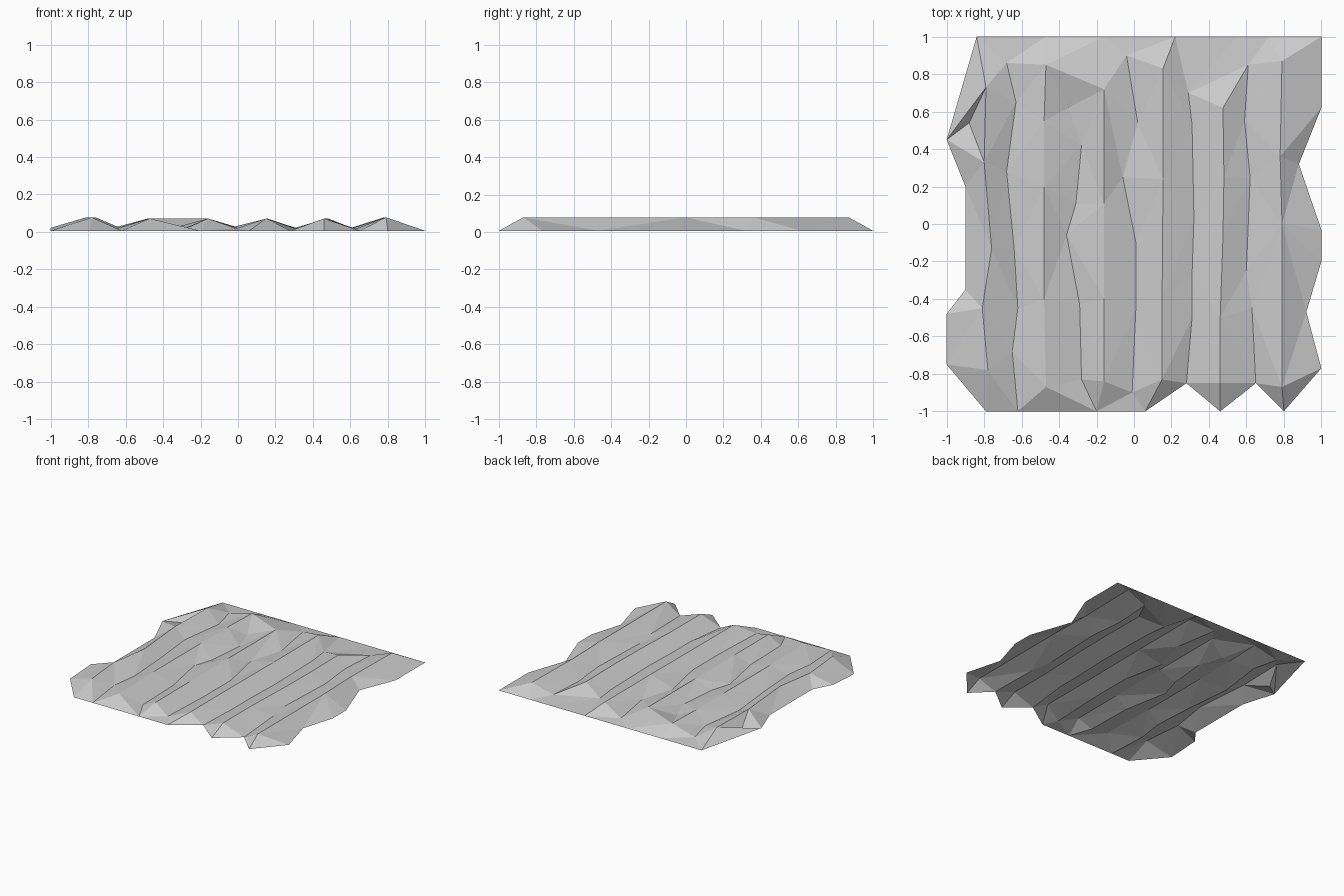
import bpy
import bmesh
from mathutils import Vector
from mathutils.geometry import delaunay_2d_cdt

EDGE, CREST, DIP = 0.01, 0.082, 0.022

cube = bpy.data.objects.get("Cube")
if cube:
    bpy.data.objects.remove(cube, do_unlink=True)

points, heights, edges = [], [], []


def add_path(path, height, closed=False):
    """Add a chain of plan points at one height, joined by fixed edges."""
    start = len(points)
    points.extend(Vector(p) for p in path)
    heights.extend([height] * len(path))
    count = len(path)
    for i in range(count if closed else count - 1):
        edges.append((start + i, start + (i + 1) % count))


# ragged border of the patch, one side at a time
back = [(-.84, 1), (-.47, 1), (-.16, 1), (.22, 1), (.55, 1), (.72, 1), (1, 1)]
east = [(1, .62), (.88, .32), (1, -.03), (1, -.2), (.92, -.47), (1, -.77)]
front = [(.8, -1), (.65, -.85), (.46, -1), (.28, -.85), (.06, -1),
         (-.2, -1), (-.62, -1), (-.79, -1)]
west = [(-1, -.75), (-1, -.48), (-.9, -.35), (-.9, .2), (-1, .45)]
add_path(back + east + front + west, EDGE, closed=True)

# raised points on the west border
for i, p in enumerate(points):
    if p.x < -.95 and -.6 < p.y:
        heights[i] = .026

# crests of the six ridges
crests = [
    [(-.79, .73), (-.8, .33), (-.76, -.13), (-.81, -.45), (-.78, -.78)],
    [(-.47, .85), (-.48, .55), (-.48, .2), (-.48, -.4), (-.47, -.87)],
    [(-.16, .72), (-.16, .11), (-.16, -.4), (-.16, -.84)],
    [(.155, .83), (.155, .24), (.15, -.4), (.15, -.83)],
    [(.475, .62), (.48, .25), (.475, -.07), (.46, -.5), (.46, -.85)],
    [(.79, .87), (.78, .36), (.79, 0), (.79, -.87)],
]
for crest in crests:
    add_path(crest, CREST - .006 * (abs(crest[0][0]) < .6))

# furrows between the ridges
furrows = [
    [(-.68, .86), (-.63, .65), (-.68, .28), (-.64, -.13), (-.62, -.45), (-.65, -.68)],
    [(-.35, .62), (-.28, .42), (-.31, .11), (-.36, -.06), (-.29, -.43), (-.28, -.83)],
    [(-.04, .9), (.02, .54), (-.06, .25), (.01, -.1), (.01, -.45), (-.01, -.9)],
    [(.29, .7), (.31, .53), (.32, .03), (.31, -.27), (.31, -.5)],
    [(.61, .85), (.59, .55), (.62, .25), (.6, -.25), (.63, -.45)],
]
for furrow in furrows:
    add_path(furrow, DIP)

# small hollow beside the west border
add_path([(-.88, .54)], EDGE)

# triangulate inside the border, keeping crests and furrows as edges
verts, _, faces, sources, _, _ = delaunay_2d_cdt(points, edges, [], 1, 1e-5)
bm = bmesh.new()
for v, src in zip(verts, sources):
    bm.verts.new((v.x, v.y, heights[src[0]] if src else EDGE))
bm.verts.ensure_lookup_table()
for face in faces:
    bm.faces.new([bm.verts[i] for i in face])

# upward normals, ground level at zero
bm.normal_update()
for face in bm.faces:
    if face.normal.z < 0:
        face.normal_flip()
lowest = min(v.co.z for v in bm.verts)
for v in bm.verts:
    v.co.z -= lowest - .006

mesh = bpy.data.meshes.new("ploughed_field")
bm.to_mesh(mesh)
bm.free()
field = bpy.data.objects.new("ploughed_field", mesh)
bpy.context.scene.collection.objects.link(field)

# single plain grey
grey = bpy.data.materials.new("light_grey")
grey.use_nodes = True
colour = (.6, .6, .6, 1)
grey.diffuse_color = colour
grey.node_tree.nodes["Principled BSDF"].inputs["Base Color"].default_value = colour
mesh.materials.append(grey)
